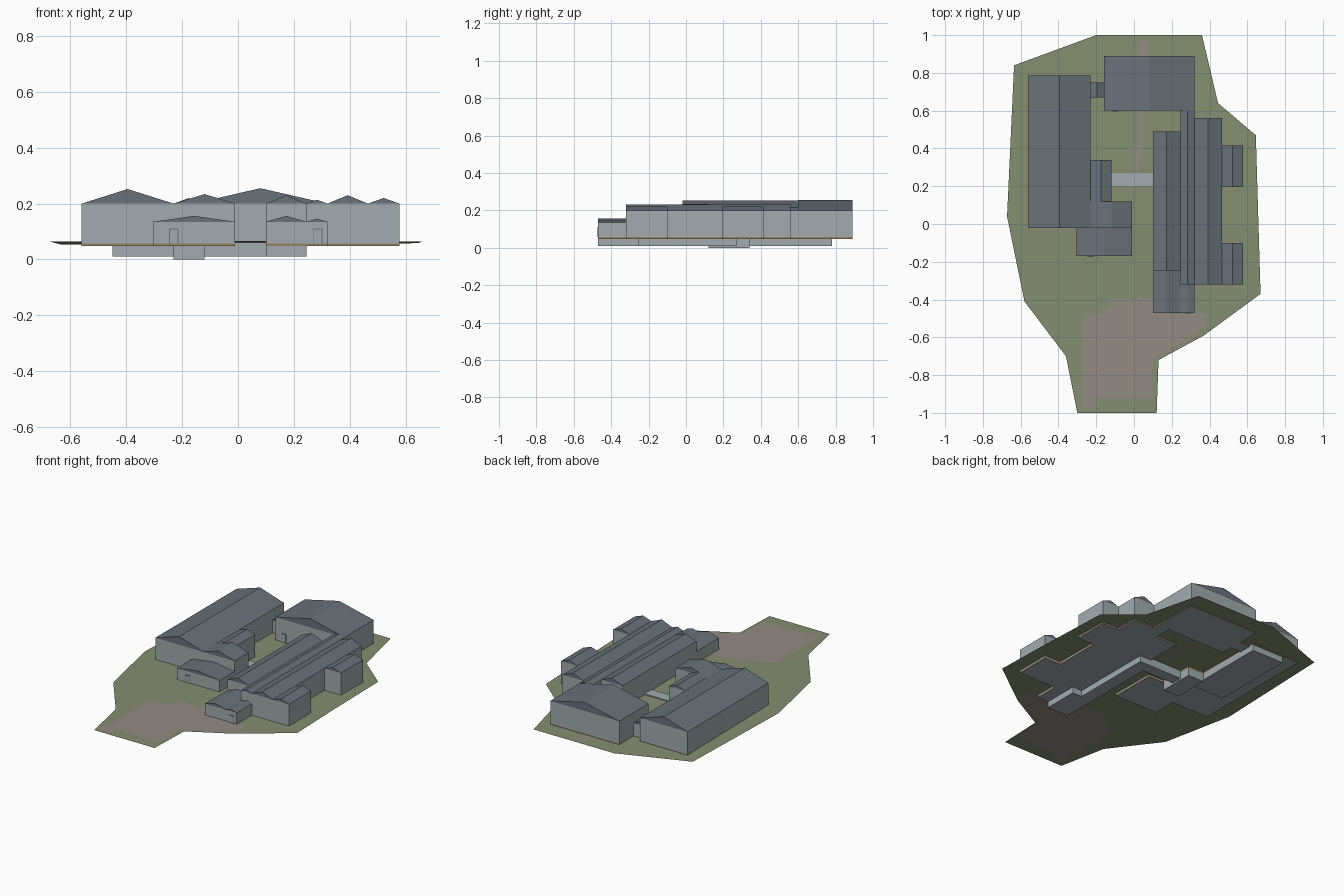
import bpy
import bmesh
from mathutils import Vector

cube = bpy.data.objects.get("Cube")
if cube:
    bpy.data.objects.remove(cube, do_unlink=True)


def make_material(name, rgb):
    mat = bpy.data.materials.new(name)
    mat.use_nodes = True
    color = (*rgb, 1)
    mat.diffuse_color = color
    bsdf = mat.node_tree.nodes["Principled BSDF"]
    bsdf.inputs["Base Color"].default_value = color
    bsdf.inputs["Roughness"].default_value = 0.9
    return mat


WALL = make_material("pale grey wall", (0.36, 0.41, 0.43))
ROOF = make_material("slate roof", (0.14, 0.165, 0.19))
GRASS = make_material("grass", (0.23, 0.27, 0.165))
PAVING = make_material("paving", (0.29, 0.255, 0.23))
EARTH = make_material("earth footing", (0.32, 0.23, 0.13))


def make_object(name, bm, mats):
    mesh = bpy.data.meshes.new(name)
    bmesh.ops.recalc_face_normals(bm, faces=bm.faces)
    bm.to_mesh(mesh)
    bm.free()
    for m in mats:
        mesh.materials.append(m)
    obj = bpy.data.objects.new(name, mesh)
    bpy.context.collection.objects.link(obj)
    return obj


def extrude_profile(bm, profile, y0, y1, index=0):
    """Sweep an x-z profile along y."""
    front = [bm.verts.new((x, y0, z)) for x, z in profile]
    back = [bm.verts.new((x, y1, z)) for x, z in profile]
    faces = [bm.faces.new(front), bm.faces.new(back[::-1])]
    for i in range(len(profile)):
        j = (i + 1) % len(profile)
        faces.append(bm.faces.new((front[j], front[i], back[i], back[j])))
    for f in faces:
        f.material_index = index


def box(name, x0, x1, y0, y1, z0, z1, mat=WALL):
    bm = bmesh.new()
    extrude_profile(bm, [(x0, z0), (x1, z0), (x1, z1), (x0, z1)], y0, y1)
    return make_object(name, bm, [mat])


FLOOR, SILL = 0.048, 0.058


def building(name, x0, x1, y0, y1, eaves, ridge):
    """Walls on an earth footing, with a gabled roof along y."""
    mid = (x0 + x1) / 2
    bm = bmesh.new()
    extrude_profile(bm, [(x0, FLOOR), (x1, FLOOR), (x1, SILL), (x0, SILL)], y0, y1, 2)
    extrude_profile(bm, [(x0, SILL), (x1, SILL), (x1, eaves), (x0, eaves)], y0, y1, 0)
    extrude_profile(bm, [(x0, eaves), (x1, eaves), (mid, ridge)], y0, y1, 1)
    obj = make_object(name, bm, [WALL, ROOF, EARTH])
    # grey underside
    for p in obj.data.polygons:
        if p.normal.z < -0.9:
            p.material_index = 0
    return obj


HIGH, LOW = 0.2, 0.135

# West group
building("west_hall", -0.56, -0.23, -0.02, 0.785, HIGH, 0.252)
building("west_wing", -0.23, -0.01, -0.02, 0.12, HIGH, 0.234)
building("west_annex", -0.23, -0.12, 0.12, 0.34, HIGH, 0.22)
building("west_entry", -0.305, -0.01, -0.17, -0.02, LOW, 0.156)

# North group
building("north_hall", -0.16, 0.32, 0.60, 0.89, HIGH, 0.255)
building("north_link", -0.23, -0.16, 0.67, 0.75, LOW, 0.152)

# East group
building("east_inner_row", 0.10, 0.245, -0.245, 0.49, HIGH, 0.23)
building("east_corridor", 0.245, 0.32, -0.32, 0.60, HIGH, 0.214)
building("east_outer_row", 0.32, 0.465, -0.32, 0.56, HIGH, 0.23)
building("east_front_bay", 0.465, 0.578, -0.32, -0.10, HIGH, 0.22)
building("east_back_bay", 0.465, 0.578, 0.195, 0.415, HIGH, 0.22)
building("east_entry", 0.10, 0.245, -0.47, -0.245, LOW, 0.156)
building("east_porch", 0.245, 0.32, -0.47, -0.32, LOW, 0.146)

# Cellars and the connecting tunnel
box("west_cellar", -0.45, -0.23, 0.25, 0.78, 0.01, 0.05)
box("annex_cellar", -0.23, -0.12, 0.12, 0.34, 0.0, 0.05)
box("east_cellar", 0.10, 0.18, -0.25, 0.27, 0.01, 0.05)
box("entry_cellar", 0.10, 0.245, -0.47, -0.25, 0.01, 0.05)
box("tunnel", -0.12, 0.10, 0.20, 0.27, 0.01, 0.067)

# Doors with a thin dark surround
for side, x, y in (("west", -0.23, -0.17), ("east", 0.285, -0.47), ("north", -0.1, 0.60)):
    box(side + "_door_frame", x - 0.017, x + 0.017, y - 0.002, y, SILL, 0.111, ROOF)
    box(side + "_door", x - 0.014, x + 0.014, y - 0.004, y, SILL, 0.108)

# Ground: an outline cut into a fine grid, tinted by region
OUTLINE = [(-0.30, -1), (0.12, -1), (0.13, -0.72), (0.37, -0.59), (0.67, -0.37),
           (0.645, 0.47), (0.445, 0.64), (0.36, 1), (-0.2, 1), (-0.635, 0.84),
           (-0.672, 0.04), (-0.58, -0.41), (-0.36, -0.70)]
YARD = [(-0.27, -0.97), (-0.2, -0.97), (-0.2, -0.92), (0.09, -0.92), (0.1, -0.72),
        (0.28, -0.62), (0.38, -0.54), (0.37, -0.48), (0.1, -0.46), (0.1, -0.39),
        (-0.1, -0.39), (-0.14, -0.45), (-0.27, -0.49)]
PATH = [(0.0, 0.27), (0.03, 0.27), (0.06, 0.6), (0.03, 0.6)]
STEP = [(0.01, 0.88), (0.08, 0.88), (0.07, 0.97), (0.02, 0.97)]


def inside(p, poly):
    hit = False
    for (ax, ay), (bx, by) in zip(poly, poly[1:] + poly[:1]):
        if (ay > p.y) != (by > p.y) and p.x < ax + (bx - ax) * (p.y - ay) / (by - ay):
            hit = not hit
    return hit


bm = bmesh.new()
bm.faces.new([bm.verts.new((x, y, 0)) for x, y in OUTLINE])
bmesh.ops.triangulate(bm, faces=bm.faces[:])
STEP_SIZE = 0.025
for axis, count in ((Vector((1, 0, 0)), 27), (Vector((0, 1, 0)), 40)):
    for i in range(-count, count + 1):
        bmesh.ops.bisect_plane(bm, geom=bm.verts[:] + bm.edges[:] + bm.faces[:],
                               plane_co=axis * i * STEP_SIZE, plane_no=axis)
for f in bm.faces:
    c = f.calc_center_median()
    f.material_index = int(any(inside(c, r) for r in (YARD, PATH, STEP)))
# gentle fall toward the back
for v in bm.verts:
    v.co.z = 0.064 - 0.012 * max(0, v.co.y)
ground = make_object("ground", bm, [GRASS, PAVING])
if ground.data.polygons[0].normal.z < 0:
    ground.data.flip_normals()
